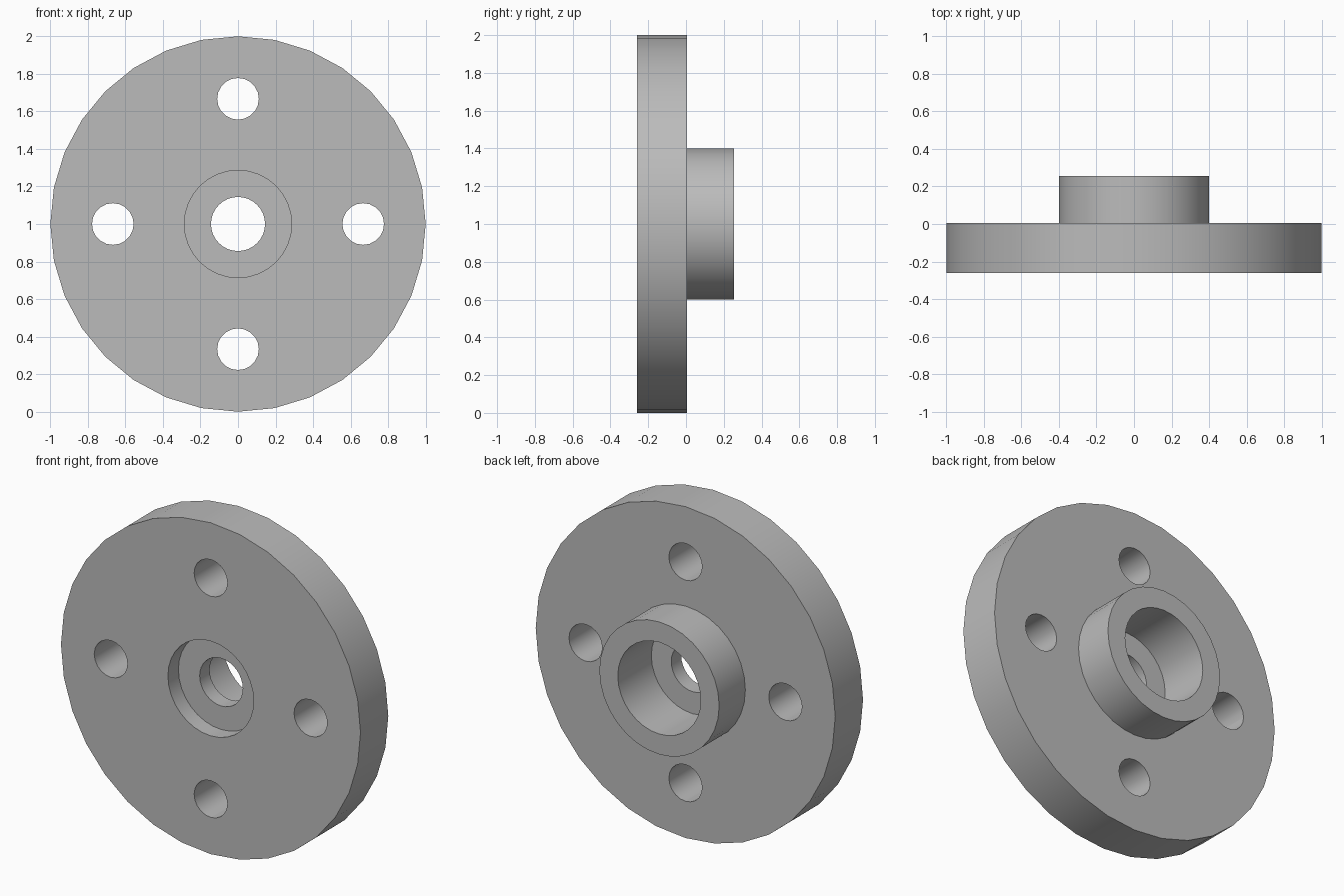
import bpy, bmesh, math
from mathutils import Matrix, Vector

cube = bpy.data.objects.get("Cube")
if cube:
    bpy.data.objects.remove(cube, do_unlink=True)

# One plain grey metal
metal = bpy.data.materials.new("grey metal")
metal.use_nodes = True
grey = (0.5, 0.5, 0.5, 1)
metal.diffuse_color = grey
metal.node_tree.nodes["Principled BSDF"].inputs["Base Color"].default_value = grey


def make_object(name, bm):
    bmesh.ops.recalc_face_normals(bm, faces=bm.faces)
    mesh = bpy.data.meshes.new(name)
    bm.to_mesh(mesh)
    bm.free()
    mesh.materials.append(metal)
    obj = bpy.data.objects.new(name, mesh)
    bpy.context.collection.objects.link(obj)
    return obj


# Flange body: disc, rear hub and stepped bore, as one turned section (radius, y)
FRONT, BACK, HUB_END = -0.26, 0.005, 0.255
WEB_FRONT, WEB_BACK = -0.16, -0.065
CENTRE = Vector((0, 0, 1))
section = [(1.0, FRONT), (1.0, BACK), (0.4, BACK), (0.4, HUB_END),
           (0.277, HUB_END), (0.277, WEB_BACK), (0.144, WEB_BACK),
           (0.144, WEB_FRONT), (0.286, WEB_FRONT), (0.286, FRONT)]
bm = bmesh.new()
verts = [bm.verts.new((r, y, CENTRE.z)) for r, y in section]
edges = [bm.edges.new((a, b)) for a, b in zip(verts, verts[1:] + verts[:1])]
bmesh.ops.spin(bm, geom=verts + edges, cent=CENTRE, axis=(0, 1, 0),
               angle=math.tau, steps=32, use_merge=True)
bmesh.ops.remove_doubles(bm, verts=bm.verts, dist=1e-5)
flange = make_object("flange", bm)

# Four bolt holes around the disc
bm = bmesh.new()
for i in range(4):
    place = (Matrix.Translation(CENTRE) @ Matrix.Rotation(i * math.tau / 4, 4, "Y")
             @ Matrix.Translation((0.667, -0.12, 0)) @ Matrix.Rotation(math.pi / 2, 4, "X"))
    bmesh.ops.create_cone(bm, cap_ends=True, segments=20, radius1=0.111,
                          radius2=0.111, depth=0.6, matrix=place)
cutter = make_object("bolt_hole_cutter", bm)
cutter.hide_render = True

# Cut the holes, then drop the cutter
bpy.context.view_layer.objects.active = flange
cut = flange.modifiers.new("bolt holes", "BOOLEAN")
cut.operation = "DIFFERENCE"
cut.solver = "EXACT"
cut.object = cutter
bpy.ops.object.select_all(action="DESELECT")
flange.select_set(True)
bpy.ops.object.modifier_apply(modifier=cut.name)
bpy.data.objects.remove(cutter, do_unlink=True)

# Smooth round walls, crisp rims
bpy.ops.object.shade_smooth_by_angle(angle=math.radians(30))
